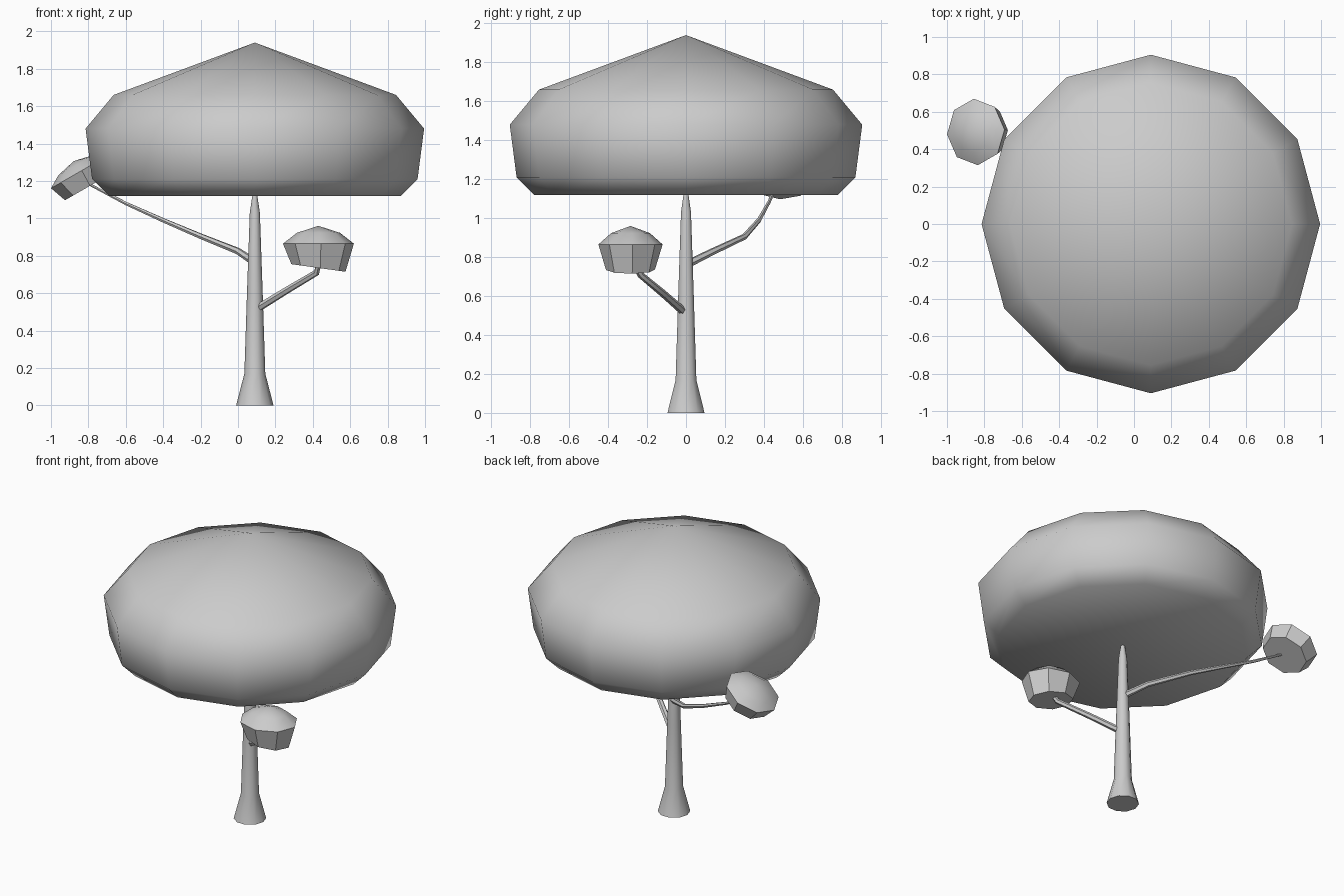
import bpy, math
from mathutils import Vector, Matrix

if "Cube" in bpy.data.objects:
    bpy.data.objects.remove(bpy.data.objects["Cube"])


def make(name, verts, faces, angle):
    me = bpy.data.meshes.new(name)
    me.from_pydata(verts, [], faces)
    me.update()
    ob = bpy.data.objects.new(name, me)
    bpy.context.collection.objects.link(ob)
    bpy.ops.object.select_all(action='DESELECT')
    ob.select_set(True)
    bpy.context.view_layer.objects.active = ob
    bpy.ops.object.shade_smooth_by_angle(angle=math.radians(angle))
    return ob


def skin(rings, top=None):
    """Faces over equal-sized rings, n-gon base, fan to an apex or n-gon top."""
    n = len(rings[0])
    verts = [v for r in rings for v in r]
    faces = [tuple(reversed(range(n)))]
    for k in range(len(rings) - 1):
        for i in range(n):
            j = (i + 1) % n
            faces.append((k*n + i, k*n + j, k*n + n + j, k*n + n + i))
    last = (len(rings) - 1) * n
    if top is None:
        faces.append(tuple(range(last, last + n)))
    else:
        verts.append(top)
        faces += [(last + i, last + (i + 1) % n, len(verts) - 1) for i in range(n)]
    return verts, faces


def lathe(name, profile, sides, loc, apex=None, angle=35, phase=0,
          sy=1.0, tilt=0.0, slant=0.0):
    m = Matrix.Translation(loc) @ Matrix.Rotation(math.radians(tilt), 4, 'Y')
    rings = []
    for k, (r, z) in enumerate(profile):
        ring = []
        for i in range(sides):
            a = math.tau * i / sides + math.radians(phase)
            x, y = r * math.cos(a), r * sy * math.sin(a)
            ring.append(m @ Vector((x, y, z + (slant * x if k == 0 else 0))))
        rings.append(ring)
    top = m @ Vector((0, 0, apex)) if apex is not None else None
    return make(name, *skin(rings, top), angle)


def branch(name, pts, r0, r1, sides=6):
    pts = [Vector(p) for p in pts]
    rings = []
    for k, p in enumerate(pts):
        d = (pts[min(k + 1, len(pts) - 1)] - pts[max(k - 1, 0)]).normalized()
        u = d.cross(Vector((0, 0, 1))).normalized()
        w = d.cross(u)
        r = r0 + (r1 - r0) * k / (len(pts) - 1)
        rings.append([p + r * (u * math.cos(math.tau*i/sides) + w * math.sin(math.tau*i/sides))
                      for i in range(sides)])
    return make(name, *skin(rings), 40)


# Trunk with flared foot
lathe("trunk", [(0.10, 0), (0.056, 0.17), (0.042, 0.6), (0.027, 1.03), (0.012, 1.13)],
      10, (0.09, 0, 0), angle=40)

# Large twelve-sided canopy
lathe("canopy", [(0.78, 1.12), (0.87, 1.21), (0.905, 1.48), (0.755, 1.66)],
      12, (0.09, 0, 0), apex=1.94, angle=46)

# Branches
branch("front_branch", [(0.09, 0, 0.51), (0.26, -0.12, 0.615), (0.42, -0.235, 0.71),
                        (0.435, -0.265, 0.77)], 0.021, 0.015)
branch("back_branch", [(0.09, 0.01, 0.765), (0.0, 0.13, 0.825), (-0.2, 0.30, 0.905),
                       (-0.4, 0.375, 0.99), (-0.6, 0.425, 1.08), (-0.81, 0.475, 1.19)],
       0.021, 0.007)

# Small eight-sided leaf clusters
lathe("front_leaf_cluster", [(0.145, -0.13), (0.19, 0), (0.115, 0.058)], 8,
      (0.43, -0.285, 0.865), apex=0.095, phase=4, sy=0.87, slant=-0.14)
lathe("back_leaf_cluster", [(0.145, -0.093), (0.178, 0), (0.11, 0.04)], 8,
      (-0.846, 0.492, 1.25), apex=0.065, phase=4, tilt=-30)
